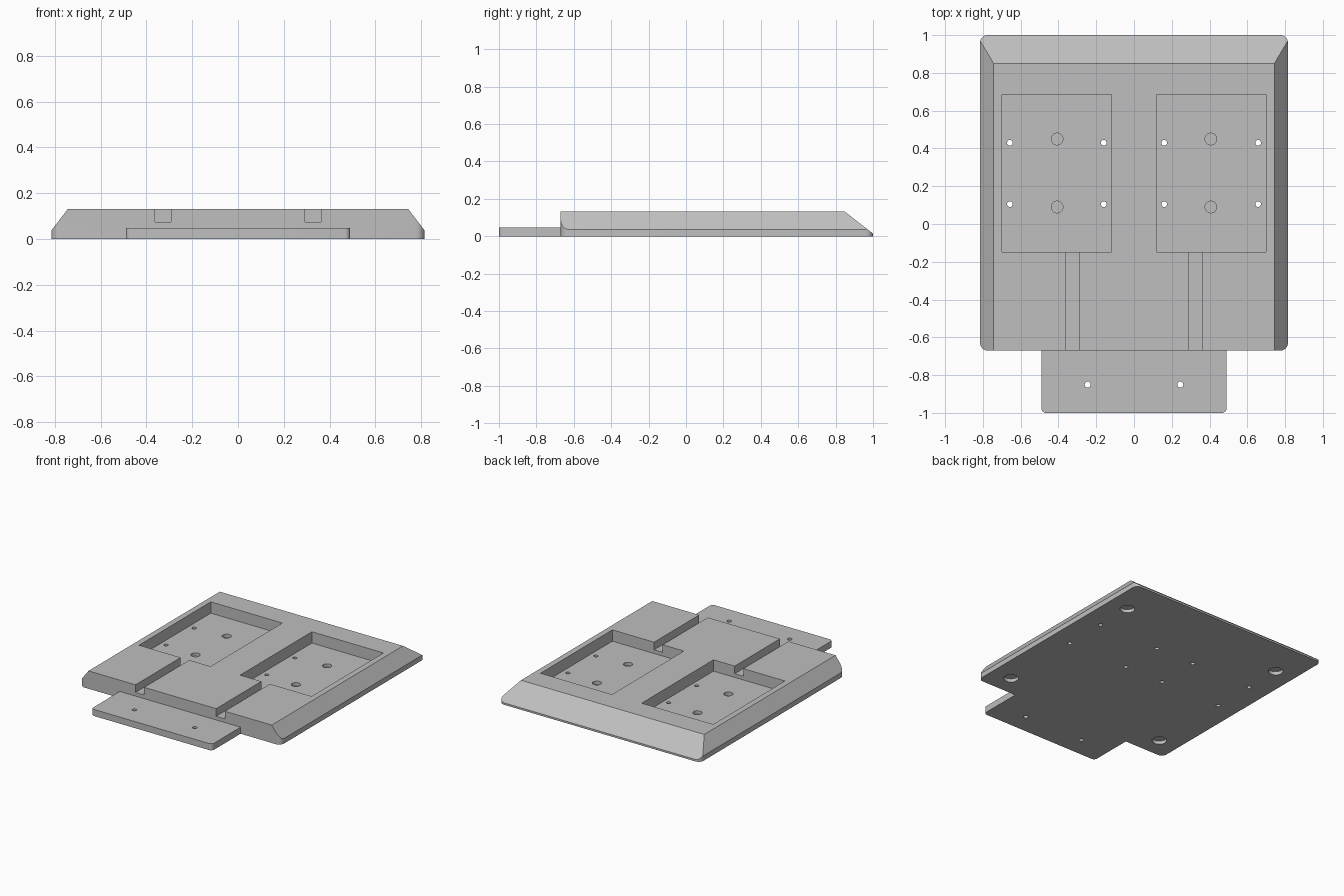
import bpy, bmesh
from math import cos, sin, pi
from mathutils import Vector

if "Cube" in bpy.data.objects:
    bpy.data.objects.remove(bpy.data.objects["Cube"], do_unlink=True)

grey = bpy.data.materials.new("plain grey")
grey.use_nodes = True
colour = (0.52, 0.52, 0.52, 1)
grey.diffuse_color = colour
grey.node_tree.nodes["Principled BSDF"].inputs["Base Color"].default_value = colour

TOP, FLOOR, FRONT, BACK, HALF = 0.131, 0.048, -0.67, 1.0, 0.815


def make_object(name, bm):
    bmesh.ops.recalc_face_normals(bm, faces=bm.faces)
    mesh = bpy.data.meshes.new(name)
    bm.to_mesh(mesh)
    bm.free()
    mesh.materials.append(grey)
    obj = bpy.data.objects.new(name, mesh)
    bpy.context.collection.objects.link(obj)
    return obj


def slab(x0, x1, y0, y1, z0, z1, radius=0.0, steps=8):
    """Upright prism with a rectangular, optionally rounded, outline."""
    bm = bmesh.new()
    corners = [(x1, y1, -1, -1), (x0, y1, 1, -1), (x0, y0, 1, 1), (x1, y0, -1, 1)]
    outline = []
    for i, (x, y, sx, sy) in enumerate(corners):
        if radius == 0:
            outline.append((x, y, z0))
            continue
        for k in range(steps + 1):
            a = (i + k / steps) * pi / 2
            outline.append((x + sx * radius + radius * cos(a),
                            y + sy * radius + radius * sin(a), z0))
    face = bm.faces.new([bm.verts.new(p) for p in outline])
    top = bmesh.ops.extrude_face_region(bm, geom=[face])["geom"]
    moved = [v for v in top if isinstance(v, bmesh.types.BMVert)]
    bmesh.ops.translate(bm, verts=moved, vec=(0, 0, z1 - z0))
    return bm


def drill(x, y, radius, z0, z1):
    bm = bmesh.new()
    bmesh.ops.create_cone(bm, cap_ends=True, segments=32, radius1=radius,
                          radius2=radius, depth=z1 - z0)
    bmesh.ops.translate(bm, verts=bm.verts, vec=(x, y, (z0 + z1) / 2))
    return bm


def combine(target, bm, operation="DIFFERENCE"):
    tool = make_object("cutter", bm)
    tool.hide_render = True
    mod = target.modifiers.new("combine", "BOOLEAN")
    mod.operation, mod.solver, mod.object = operation, "EXACT", tool
    bpy.ops.object.select_all(action="DESELECT")
    bpy.context.view_layer.objects.active = target
    target.select_set(True)
    bpy.ops.object.modifier_apply(modifier=mod.name)
    bpy.data.objects.remove(tool, do_unlink=True)


# Main body with sloped sides and sloped back
bm = slab(-HALF, HALF, FRONT, BACK, 0, TOP, radius=0.04)
slopes = [((0.743, 0, TOP), (0.094, 0, 0.072)),
          ((-0.743, 0, TOP), (-0.094, 0, 0.072)),
          ((0, 0.85, TOP), (0, 0.78, 1.0))]
for point, normal in slopes:
    cut = bmesh.ops.bisect_plane(bm, geom=bm.verts[:] + bm.edges[:] + bm.faces[:],
                                 plane_co=point, plane_no=Vector(normal).normalized(),
                                 clear_outer=True)["geom_cut"]
    bmesh.ops.contextual_create(bm, geom=[e for e in cut if isinstance(e, bmesh.types.BMEdge)])
body = make_object("mounting_base", bm)

# Thin front tab
combine(body, slab(-0.49, 0.49, -1, -0.6, 0, FLOOR, radius=0.025), "UNION")

for side in (-1, 1):
    # Pocket and the cable channel leading to the front
    xs = sorted((side * 0.12, side * 0.70))
    combine(body, slab(*xs, -0.147, 0.685, FLOOR, 0.3))
    xs = sorted((side * 0.292, side * 0.362))
    combine(body, slab(*xs, -0.75, -0.1, 0.075, 0.3))
    # Screw holes and blind holes in the pocket floor
    for y in (0.105, 0.43):
        for x in (0.16, 0.657):
            combine(body, drill(side * x, y, 0.015, -0.1, 0.1))
    for y in (0.09, 0.45):
        combine(body, drill(side * 0.407, y, 0.031, 0.024, 0.1))
    # Tab screw hole
    combine(body, drill(side * 0.245, -0.85, 0.016, -0.1, 0.1))
    # Round foot recesses underneath
    for y in (-0.515, 0.712):
        combine(body, drill(side * 0.656, y, 0.05, -0.1, 0.025))

bpy.ops.object.shade_smooth_by_angle(angle=pi / 7)
